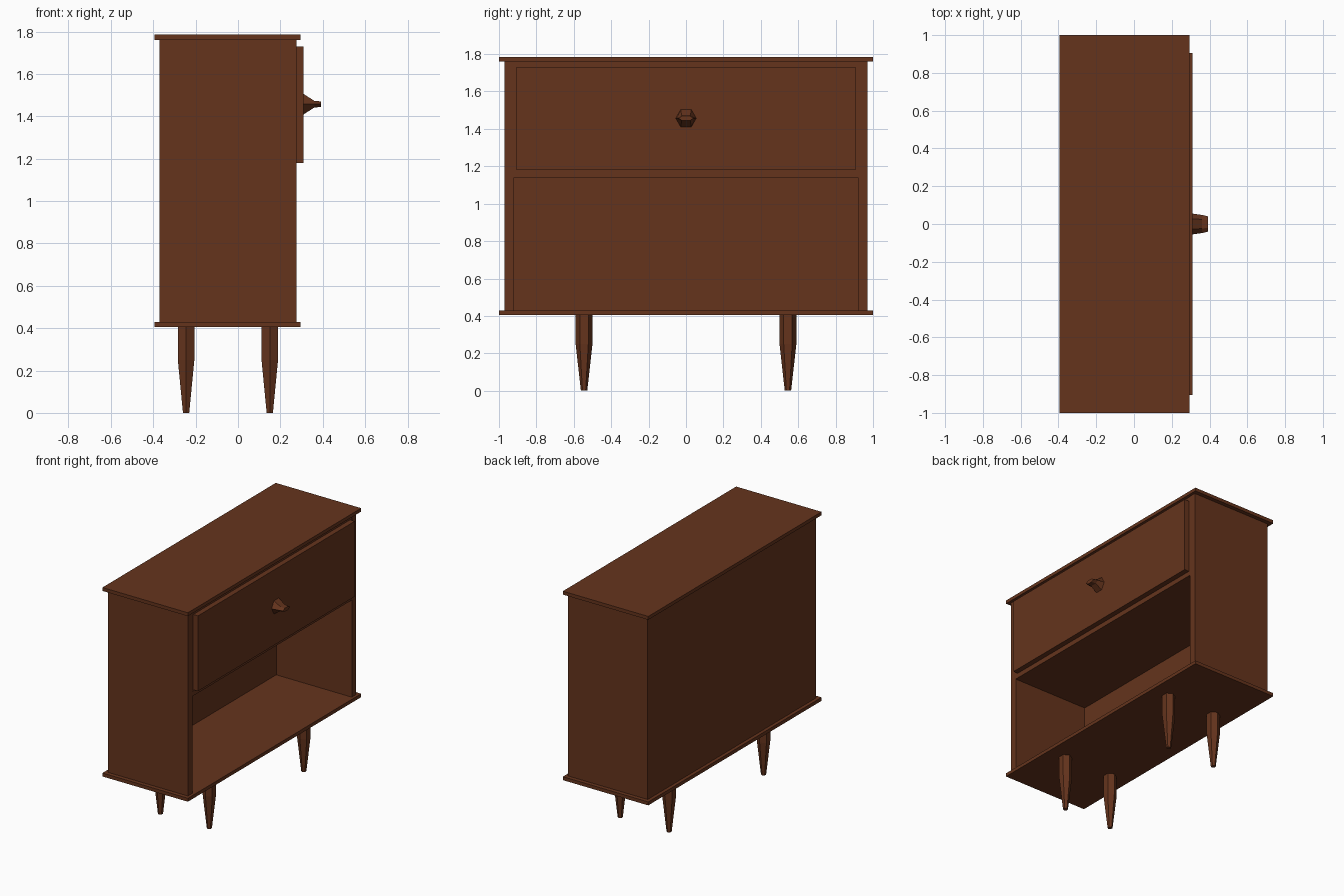
import bpy, bmesh
from math import cos, sin, pi

if "Cube" in bpy.data.objects:
    bpy.data.objects.remove(bpy.data.objects["Cube"])

wood = bpy.data.materials.new("brown_wood")
wood.diffuse_color = (0.13, 0.034, 0.012, 1)
wood.use_nodes = True
wood.node_tree.nodes["Principled BSDF"].inputs["Base Color"].default_value = wood.diffuse_color


def finish(name, bm):
    bmesh.ops.recalc_face_normals(bm, faces=bm.faces)
    mesh = bpy.data.meshes.new(name)
    bm.to_mesh(mesh)
    bm.free()
    mesh.materials.append(wood)
    obj = bpy.data.objects.new(name, mesh)
    bpy.context.collection.objects.link(obj)
    return obj


def box(name, x, y, z):
    bm = bmesh.new()
    bmesh.ops.create_cube(bm, size=1)
    for v in bm.verts:
        v.co = [lo + (c + 0.5) * (hi - lo) for c, (lo, hi) in zip(v.co, (x, y, z))]
    return finish(name, bm)


def loft(name, rings):
    """Skin a closed solid through a list of point rings."""
    bm = bmesh.new()
    loops = [[bm.verts.new(p) for p in ring] for ring in rings]
    n = len(loops[0])
    for a, b in zip(loops, loops[1:]):
        for i in range(n):
            j = (i + 1) % n
            bm.faces.new((a[i], a[j], b[j], b[i]))
    bm.faces.new(loops[0])
    bm.faces.new(loops[-1])
    return finish(name, bm)


# Overhanging top and bottom boards
box("top_board", (-0.395, 0.295), (-1, 1), (1.76, 1.785))
box("bottom_board", (-0.395, 0.295), (-1, 1), (0.405, 0.43))

# Cabinet walls
for side, s in (("left", -1), ("right", 1)):
    box(side + "_wall", (-0.37, 0.275), sorted((s * 0.92, s * 0.97)), (0.43, 1.76))
box("back_panel", (-0.37, -0.335), (-0.92, 0.92), (0.43, 1.76))
box("shelf", (-0.335, 0.277), (-0.92, 0.92), (1.14, 1.175))

# Drawer: body inside the cabinet and a raised front panel
box("drawer_body", (-0.335, 0.272), (-0.92, 0.92), (1.175, 1.76))
box("drawer_front", (0.272, 0.31), (-0.905, 0.905), (1.18, 1.73))

# Six-sided knob, pinched flat towards its tip
knob_sections = [(0.31, 0.055, 0.048), (0.36, 0.048, 0.016), (0.392, 0.04, 0.013)]
loft("drawer_knob", [
    [(x, w * cos(i * pi / 3), 1.457 + h * sin(i * pi / 3) / sin(pi / 3)) for i in range(6)]
    for x, w, h in knob_sections])

# Tapered six-sided legs
leg_sections = [(0.41, 0.045), (0.25, 0.045), (0.0, 0.017)]
for row, x in (("back", -0.245), ("front", 0.15)):
    for side, y in (("left", -0.545), ("right", 0.545)):
        loft(f"{row}_{side}_leg", [
            [(x + r * sin(i * pi / 3), y + r * cos(i * pi / 3), z) for i in range(6)]
            for z, r in leg_sections])
